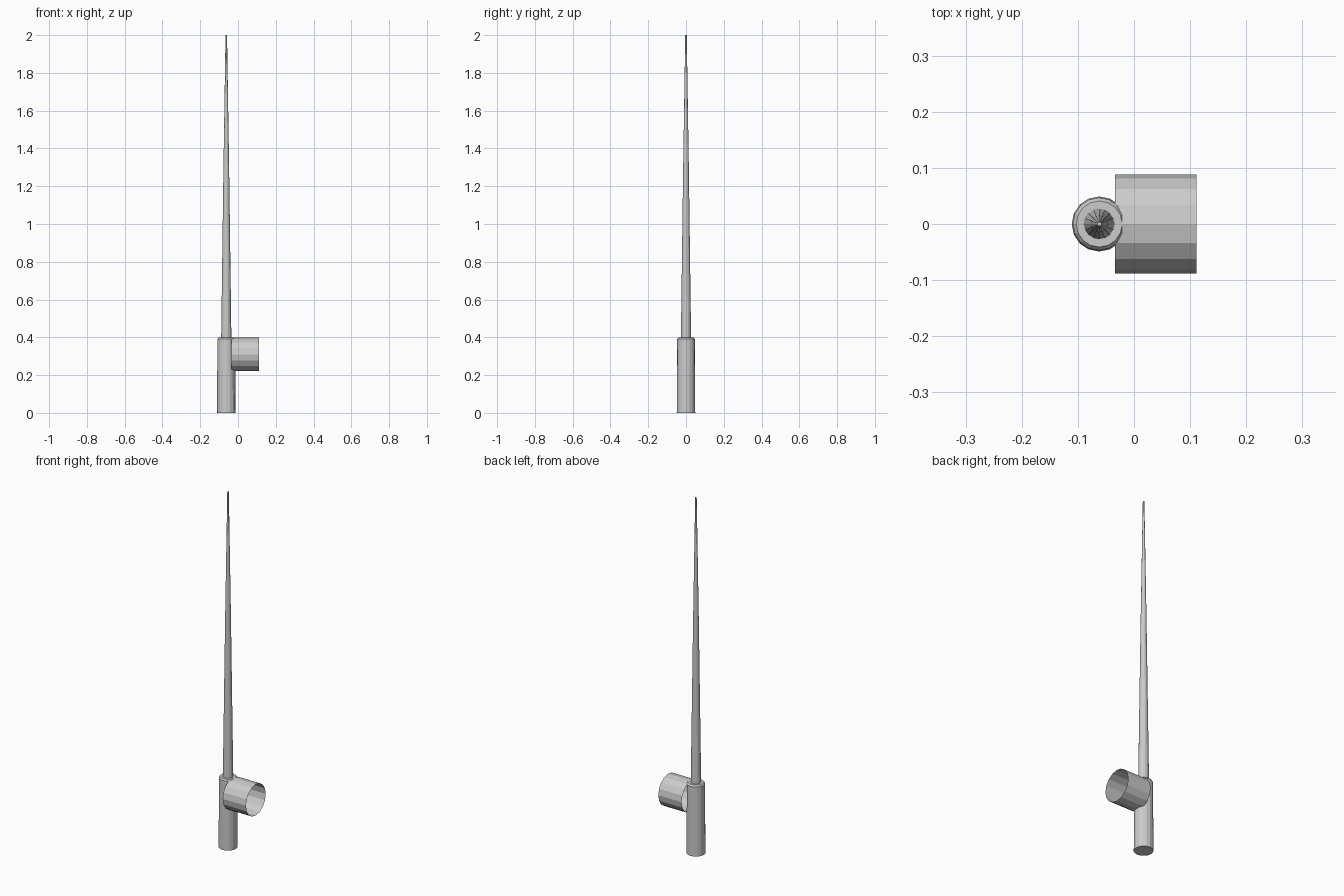
import bpy, bmesh
from math import cos, sin, pi

if "Cube" in bpy.data.objects:
    bpy.data.objects.remove(bpy.data.objects["Cube"])

SIDES = 16
AXIS_X = -0.062


def lathe(name, profile, cap_start=False, cap_end=False):
    """Revolve (radius, height) points around z."""
    bm = bmesh.new()
    rings = [[bm.verts.new((r * cos(2 * pi * i / SIDES), r * sin(2 * pi * i / SIDES), z))
              for i in range(SIDES)] for r, z in profile]
    for a, b in zip(rings, rings[1:]):
        for i in range(SIDES):
            j = (i + 1) % SIDES
            bm.faces.new((a[i], a[j], b[j], b[i]))
    if cap_start:
        bm.faces.new(rings[0][::-1])
    if cap_end:
        bm.faces.new(rings[-1])
    mesh = bpy.data.meshes.new(name)
    bm.to_mesh(mesh)
    bm.free()
    obj = bpy.data.objects.new(name, mesh)
    bpy.context.collection.objects.link(obj)
    return obj


# Thick handle with a bevelled top shoulder
handle = lathe("handle", [(0.049, 0), (0.047, 0.39), (0.041, 0.398), (0.027, 0.398)], cap_start=True)
handle.location.x = AXIS_X

# Long tapering rod
rod = lathe("rod", [(0.027, 0.398), (0.015, 1.3), (0.004, 2.0)], cap_end=True)
rod.location.x = AXIS_X

# Open-ended reel drum lying along x
reel = lathe("reel_drum", [(0.088, -0.034), (0.088, 0.111)])
reel.rotation_euler.y = pi / 2
reel.location.z = 0.31
